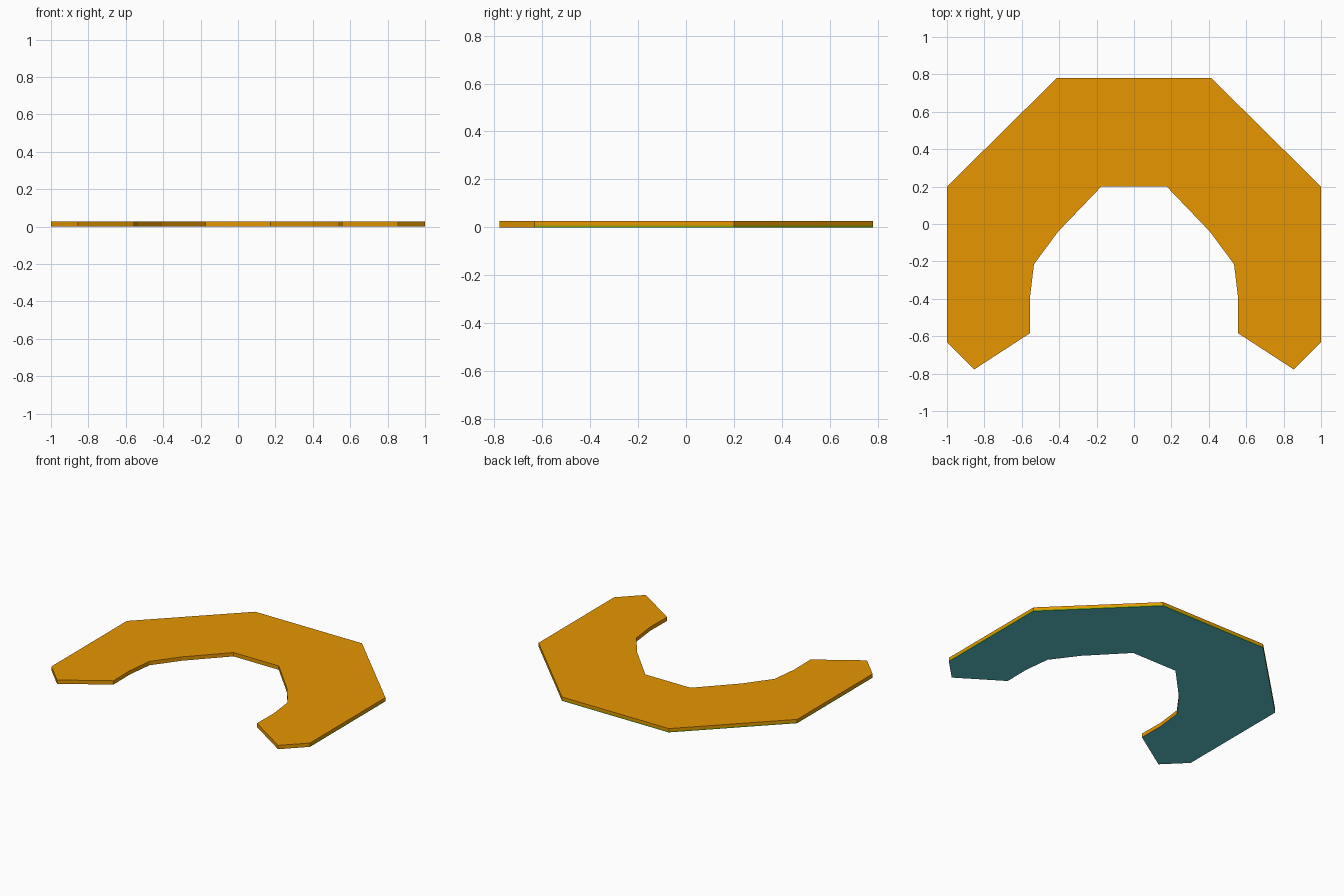
import bpy, bmesh

if "Cube" in bpy.data.objects:
    bpy.data.objects.remove(bpy.data.objects["Cube"])

def material(name, rgb):
    m = bpy.data.materials.new(name)
    m.diffuse_color = (*rgb, 1)
    m.use_nodes = True
    m.node_tree.nodes["Principled BSDF"].inputs["Base Color"].default_value = m.diffuse_color
    return m

gold = material("gold", (0.80, 0.31, 0.0))
teal = material("teal", (0.11, 0.56, 0.62))
green = material("green", (0.22, 0.40, 0.0))

# Right half of the horseshoe outline, outer back corner round to inner back corner
half = [(0.413, 0.78), (1, 0.2), (1, -0.633), (0.855, -0.778), (0.555, -0.583),
        (0.557, -0.4), (0.535, -0.215), (0.405, -0.04), (0.175, 0.2)]
outline = half + [(-x, y) for x, y in reversed(half)]
levels = [0, 0.008, 0.027]

bm = bmesh.new()
rings = [[bm.verts.new((x, y, z)) for x, y in outline] for z in levels]
n = len(outline)
# Bottom and top faces
bm.faces.new(rings[0]).material_index = 1
bm.faces.new(rings[-1])
# Walls, with a thin green edge at the foot of the outer sides
outer = {0, 1, n - 3, n - 2, n - 1}
for k in range(len(levels) - 1):
    for i in range(n):
        j = (i + 1) % n
        f = bm.faces.new((rings[k][i], rings[k][j], rings[k + 1][j], rings[k + 1][i]))
        f.material_index = 2 if k == 0 and i in outer else 0
bmesh.ops.recalc_face_normals(bm, faces=bm.faces)
bmesh.ops.triangulate(bm, faces=[f for f in bm.faces if len(f.verts) > 4])

mesh = bpy.data.meshes.new("horseshoe_plate")
bm.to_mesh(mesh)
bm.free()
for m in (gold, teal, green):
    mesh.materials.append(m)
bpy.context.collection.objects.link(bpy.data.objects.new("horseshoe_plate", mesh))
